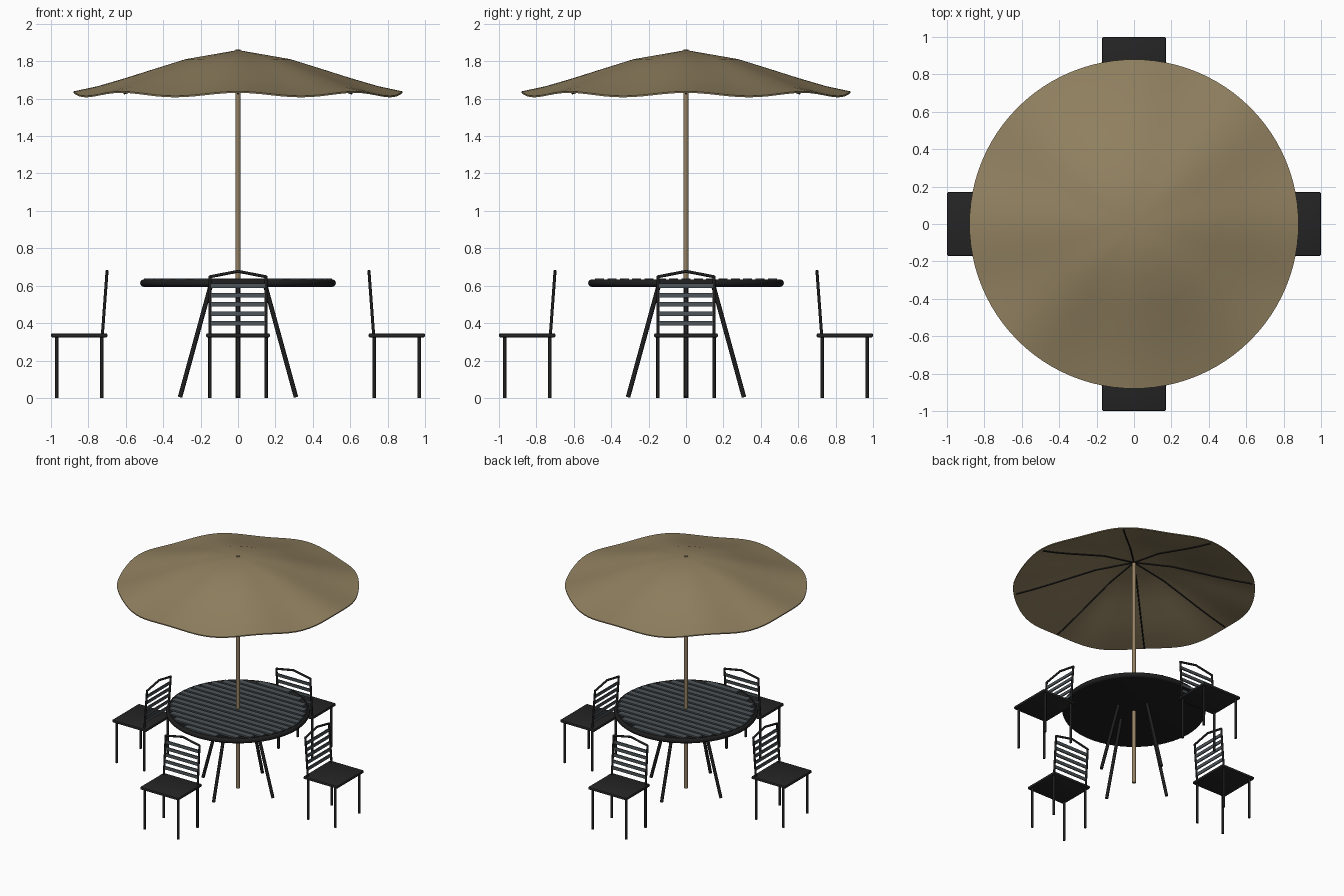
import bpy, bmesh, math
from mathutils import Vector, Matrix

if "Cube" in bpy.data.objects:
    bpy.data.objects.remove(bpy.data.objects["Cube"])

def material(name, rgb):
    m = bpy.data.materials.new(name)
    m.diffuse_color = (*rgb, 1)
    m.use_nodes = True
    m.node_tree.nodes["Principled BSDF"].inputs["Base Color"].default_value = m.diffuse_color
    return m

TAN = material("tan canvas", (0.285, 0.22, 0.118))
POLE = material("tan pole", (0.30, 0.22, 0.125))
BLACK = material("black metal", (0.013, 0.013, 0.014))
SEAT = material("charcoal seat", (0.018, 0.018, 0.018))
SLATE = material("slate slats", (0.07, 0.085, 0.095))

def finish(name, bm, mat, smooth=True):
    bmesh.ops.recalc_face_normals(bm, faces=bm.faces)
    me = bpy.data.meshes.new(name)
    bm.to_mesh(me)
    bm.free()
    me.materials.append(mat)
    ob = bpy.data.objects.new(name, me)
    bpy.context.collection.objects.link(ob)
    if smooth:
        bpy.context.view_layer.objects.active = ob
        ob.select_set(True)
        bpy.ops.object.shade_smooth_by_angle(angle=math.radians(40))
        ob.select_set(False)
    return ob

def add_box(bm, c, s, rot=Matrix()):
    bmesh.ops.create_cube(bm, size=1, matrix=Matrix.Translation(c) @ rot @ Matrix.Diagonal((*s, 1)))

def add_rod(bm, a, b, r, seg=12):
    a, b = Vector(a), Vector(b)
    q = (b - a).to_track_quat('Z', 'Y').to_matrix().to_4x4()
    bmesh.ops.create_cone(bm, cap_ends=True, segments=seg, radius1=r, radius2=r,
                          depth=(b - a).length, matrix=Matrix.Translation((a + b) / 2) @ q)

def add_path(bm, pts, r):
    for a, b in zip(pts, pts[1:]):
        add_rod(bm, a, b, r)
    for p in pts[1:-1]:
        bmesh.ops.create_uvsphere(bm, u_segments=10, v_segments=6, radius=r, matrix=Matrix.Translation(p))

def revolve(bm, profile, seg, wave=lambda r, t: 0):
    rings = []
    for r, z in profile:
        if r == 0:
            rings.append([bm.verts.new((0, 0, z))] * seg)
        else:
            rings.append([bm.verts.new((r * math.cos(t), r * math.sin(t), z + wave(r, t)))
                          for t in (2 * math.pi * i / seg for i in range(seg))])
    for a, b in zip(rings, rings[1:]):
        for i in range(seg):
            j = (i + 1) % seg
            bm.faces.new(list(dict.fromkeys((a[i], b[i], b[j], a[j]))))

# Umbrella canopy: wavy shallow cone, high at the eight ribs
TOP = [(0, 1.86), (0.28, 1.81), (0.45, 1.755), (0.6, 1.705), (0.75, 1.658), (0.88, 1.627)]
def wave(r, t):
    return 0.012 * (r / 0.88) ** 2 * math.cos(8 * t)
bm = bmesh.new()
revolve(bm, TOP + [(r, z - 0.008) for r, z in reversed(TOP)], 96, wave)
finish("canopy", bm, TAN)

# Ribs under the canopy
bm = bmesh.new()
for k in range(8):
    t = k * math.pi / 4
    add_path(bm, [(min(r, 0.86) * math.cos(t), min(r, 0.86) * math.sin(t), z + wave(r, t) - 0.012)
                  for r, z in TOP], 0.005)
finish("canopy_ribs", bm, BLACK)

# Pole
bm = bmesh.new()
add_rod(bm, (0, 0, 0), (0, 0, 1.862), 0.014, 20)
finish("umbrella_pole", bm, POLE)

# Table: disc with a round rim
bm = bmesh.new()
rim = [(0.503 + 0.02 * math.cos(a), 0.614 + 0.02 * math.sin(a))
       for a in (math.radians(-90 + 22.5 * i) for i in range(9))]
revolve(bm, [(0, 0.598)] + rim + [(0.49, 0.626), (0, 0.626)], 64)
finish("table_top", bm, BLACK)

# Table slats run along x
bm = bmesh.new()
for i in range(-7, 8):
    y = i * 0.066
    half = math.sqrt(0.502 ** 2 - (abs(y) + 0.02) ** 2)
    add_box(bm, (0, y, 0.631), (2 * half, 0.048, 0.014))
finish("table_slats", bm, SLATE, False)

# Splayed table legs
bm = bmesh.new()
for k in range(4):
    c, s = math.cos(k * math.pi / 2), math.sin(k * math.pi / 2)
    add_rod(bm, (0.31 * c, 0.31 * s, 0.004), (0.145 * c, 0.145 * s, 0.605), 0.012)
finish("table_legs", bm, BLACK)

# Four chairs, backs toward the table
def back_x(z):
    return 0.725 - 0.025 * (z - 0.34) / 0.34

for k, side in enumerate(("right", "back", "left", "front")):
    turn = Matrix.Rotation(k * math.pi / 2, 4, 'Z')
    bm = bmesh.new()
    add_box(bm, (0.849, 0, 0.334), (0.302, 0.342, 0.022))
    bmesh.ops.bevel(bm, geom=bm.edges[:], offset=0.008, segments=2, affect='EDGES', profile=0.5)
    seat = finish(side + "_chair_seat", bm, SEAT)

    bm = bmesh.new()
    for x in (0.728, 0.97):
        for y in (-0.15, 0.15):
            add_rod(bm, (x, y, 0), (x, y, 0.33), 0.0095)
    add_path(bm, [(back_x(z), y, z) for y, z in
                  ((-0.15, 0.33), (-0.15, 0.648), (0, 0.677), (0.15, 0.648), (0.15, 0.33))], 0.008)
    frame = finish(side + "_chair_frame", bm, BLACK)

    bm = bmesh.new()
    for i in range(5):
        z = 0.40 + 0.05 * i
        add_box(bm, (back_x(z), 0, z), (0.008, 0.295, 0.024), Matrix.Rotation(-0.073, 4, 'Y'))
    slats = finish(side + "_chair_back_slats", bm, SLATE, False)
    for ob in (seat, frame, slats):
        ob.data.transform(turn)
